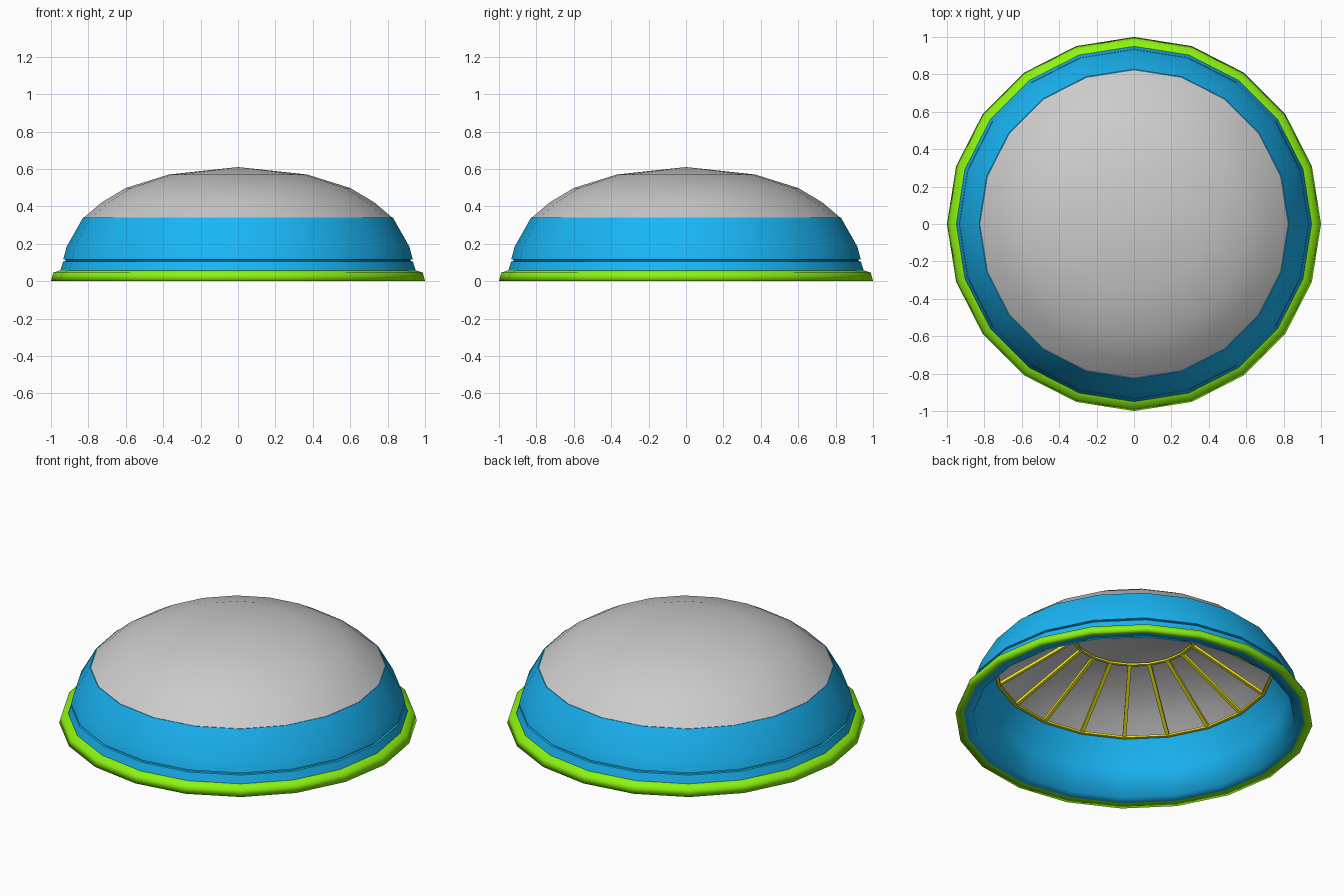
import bpy, bmesh, math
from mathutils import Matrix, Vector

if "Cube" in bpy.data.objects:
    bpy.data.objects.remove(bpy.data.objects["Cube"])

SIDES = 20


def material(name, rgb):
    m = bpy.data.materials.new(name)
    m.diffuse_color = (*rgb, 1)
    m.use_nodes = True
    m.node_tree.nodes["Principled BSDF"].inputs["Base Color"].default_value = m.diffuse_color
    return m


def finish(name, bm, mat=None, angle=30):
    bmesh.ops.remove_doubles(bm, verts=bm.verts, dist=1e-5)
    bmesh.ops.recalc_face_normals(bm, faces=bm.faces)
    me = bpy.data.meshes.new(name)
    bm.to_mesh(me)
    bm.free()
    ob = bpy.data.objects.new(name, me)
    bpy.context.collection.objects.link(ob)
    if mat:
        me.materials.append(mat)
    if angle:
        bpy.ops.object.select_all(action='DESELECT')
        ob.select_set(True)
        bpy.context.view_layer.objects.active = ob
        bpy.ops.object.shade_smooth_by_angle(angle=math.radians(angle))
    return ob


def lathe(name, profile, mat=None, closed=False, angle=30):
    bm = bmesh.new()
    pts = profile + profile[:1] if closed else profile
    vs = [bm.verts.new((r, 0, z)) for r, z in pts]
    es = [bm.edges.new(p) for p in zip(vs, vs[1:])]
    bmesh.ops.spin(bm, geom=vs + es, cent=(0, 0, 0), axis=(0, 0, 1),
                   angle=math.tau, steps=SIDES)
    return finish(name, bm, mat, angle)


green = material("rim_green", (0.26, 0.90, 0.005))
blue = material("wall_blue", (0.01, 0.47, 0.92))
yellow = material("frame_yellow", (0.85, 0.80, 0.01))

# Bottom rim
lathe("base_rim", [(0.955, 0.008), (1.0, 0), (0.988, 0.045), (0.95, 0.058)], green, angle=120)

# Outer blue wall with a narrow groove
lathe("wall", [(0.95, 0.057), (0.935, 0.105), (0.924, 0.107), (0.922, 0.114),
               (0.934, 0.117), (0.916, 0.185), (0.828, 0.34), (0.82, 0.34)], blue)

# Inner blue lining, closing the underside of the wall
lathe("wall_lining", [(0.955, 0.008), (0.90, 0.012), (0.868, 0.17), (0.79, 0.335)],
      blue, angle=120)

# Grey dome roof
lathe("dome", [(0.824, 0.34), (0.73, 0.42), (0.60, 0.498), (0.37, 0.57), (0, 0.61)], angle=60)

# Underside frame: two rings and radial ribs
for name, r, z in (("outer_frame_ring", 0.787, 0.324), ("inner_frame_ring", 0.358, 0.546)):
    lathe(name, [(r, z), (r - 0.018, z), (r - 0.018, z + 0.012), (r, z + 0.012)],
          yellow, closed=True, angle=0)

bm = bmesh.new()
a, b = Vector((0.78, 0, 0.332)), Vector((0.352, 0, 0.554))
tilt = math.atan2(b.z - a.z, a.x - b.x)
for i in range(SIDES):
    m = (Matrix.Rotation(i * math.tau / SIDES, 4, 'Z') @ Matrix.Translation((a + b) / 2)
         @ Matrix.Rotation(tilt, 4, 'Y') @ Matrix.Diagonal(((a - b).length, 0.02, 0.016, 1)))
    bmesh.ops.create_cube(bm, size=1, matrix=m)
finish("frame_ribs", bm, yellow, angle=0)
